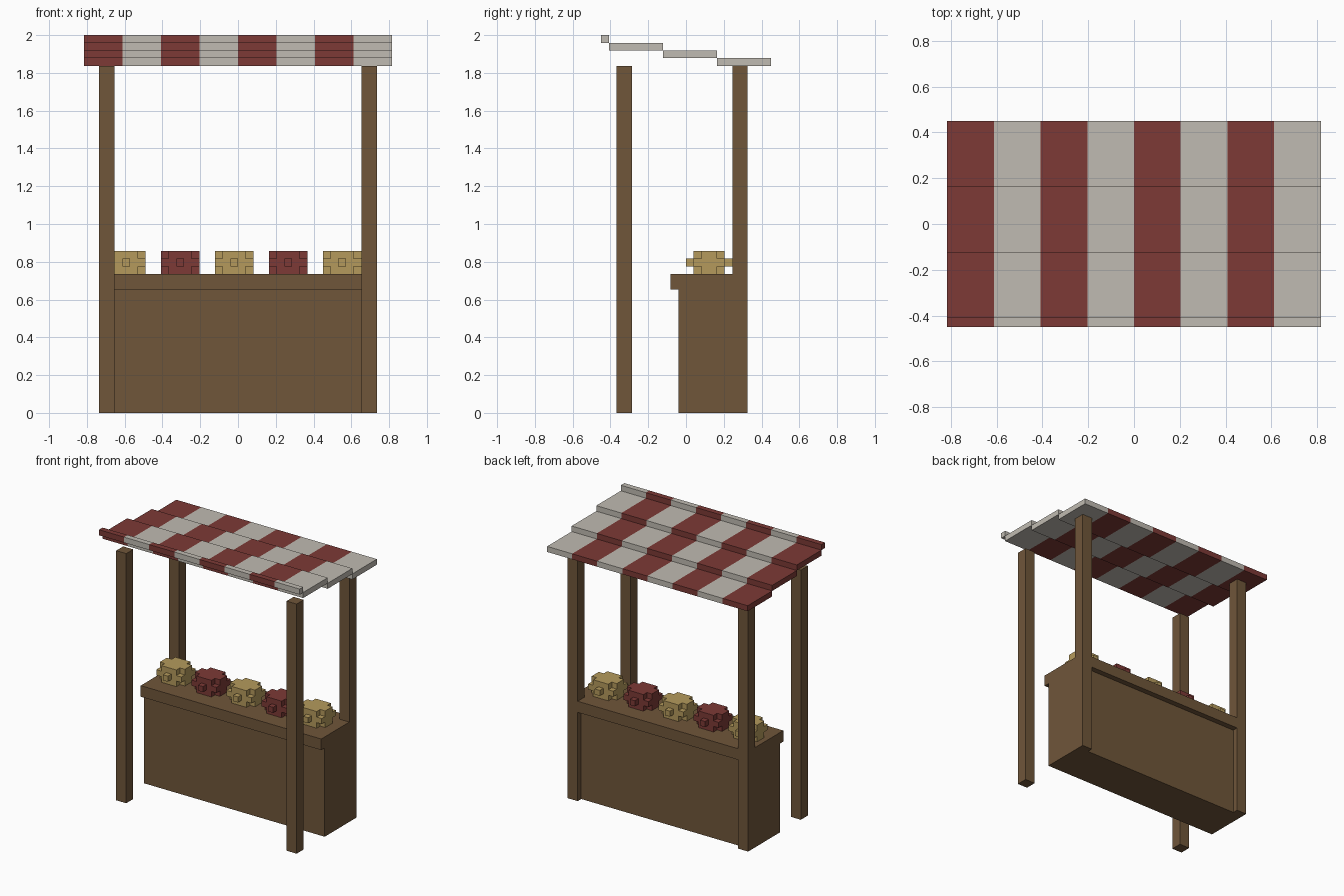
import bpy
import bmesh
from itertools import product
from math import radians

default = bpy.data.objects.get("Cube")
if default:
    bpy.data.objects.remove(default)

UNIT = 2 / 49  # edge of one building block


def material(name, *rgb):
    linear = [((c / 255 + 0.055) / 1.055) ** 2.4 for c in rgb] + [1]
    mat = bpy.data.materials.new(name)
    mat.use_nodes = True
    mat.diffuse_color = linear
    shader = mat.node_tree.nodes["Principled BSDF"]
    shader.inputs["Base Color"].default_value = linear
    shader.inputs["Roughness"].default_value = 0.9
    return mat


wood = material("wood_brown", 112, 86, 58)
red = material("brick_red", 125, 58, 54)
cream = material("canvas_cream", 192, 187, 178)
yellow = material("straw_yellow", 181, 154, 92)


def box(x, y, z):
    """Block cells inside the given (start, end) ranges."""
    return set(product(range(*x), range(*y), range(*z)))


def build(name, cells, mats, rule=lambda cell: 0):
    """Make one closed skin around the cells and merge its flat faces."""
    bm = bmesh.new()
    for cell in cells:
        for axis, side in product(range(3), (0, 1)):
            neighbour = list(cell)
            neighbour[axis] += 2 * side - 1
            if tuple(neighbour) in cells:
                continue
            verts = []
            for du, dv in ((0, 0), (1, 0), (1, 1), (0, 1)):
                p = list(cell)
                p[axis] += side
                p[(axis + 1) % 3] += du
                p[(axis + 2) % 3] += dv
                verts.append(bm.verts.new([c * UNIT for c in p]))
            face = bm.faces.new(verts if side else verts[::-1])
            face.material_index = rule(cell)
    bmesh.ops.remove_doubles(bm, verts=bm.verts[:], dist=UNIT / 100)
    bmesh.ops.dissolve_limit(bm, angle_limit=radians(1), verts=bm.verts[:],
                             edges=bm.edges[:], delimit={'MATERIAL'})
    mesh = bpy.data.meshes.new(name)
    bm.to_mesh(mesh)
    bm.free()
    for mat in mats:
        mesh.materials.append(mat)
    obj = bpy.data.objects.new(name, mesh)
    bpy.context.collection.objects.link(obj)


# Posts: the front pair stands free, the back pair is joined to the counter
POST_X = {"right": (-18, -16), "left": (16, 18)}
for side, x in POST_X.items():
    build("front_post_" + side, box(x, (-9, -7), (0, 45)), [wood])

# Counter body with an overhanging top and the back posts
counter = box((-18, 18), (-1, 7), (0, 16)) | box((-18, 18), (-2, 8), (16, 18))
for x in POST_X.values():
    counter |= box(x, (6, 8), (0, 45))
build("counter_with_back_posts", counter, [wood])

# Striped awning stepping down towards the back
awning = box((-20, 20), (-11, -10), (48, 49))
for step in range(3):
    start = -10 + 7 * step
    awning |= box((-20, 20), (start, start + 7), (47 - step, 48 - step))
build("awning", awning, [red, cream], lambda cell: (cell[0] + 20) // 5 % 2)

# Row of rounded goods on the counter, alternating in colour
for i in range(5):
    centre = 7 * i - 15
    goods = {(centre + x, 3 + y, 19 + z)
             for x, y, z in box((-2, 3), (-3, 3), (-1, 2))
             if x * x + (y + 0.5) ** 2 + z * z < 6.5}
    build(f"goods_{i + 1}", goods, [red if i % 2 else yellow])
